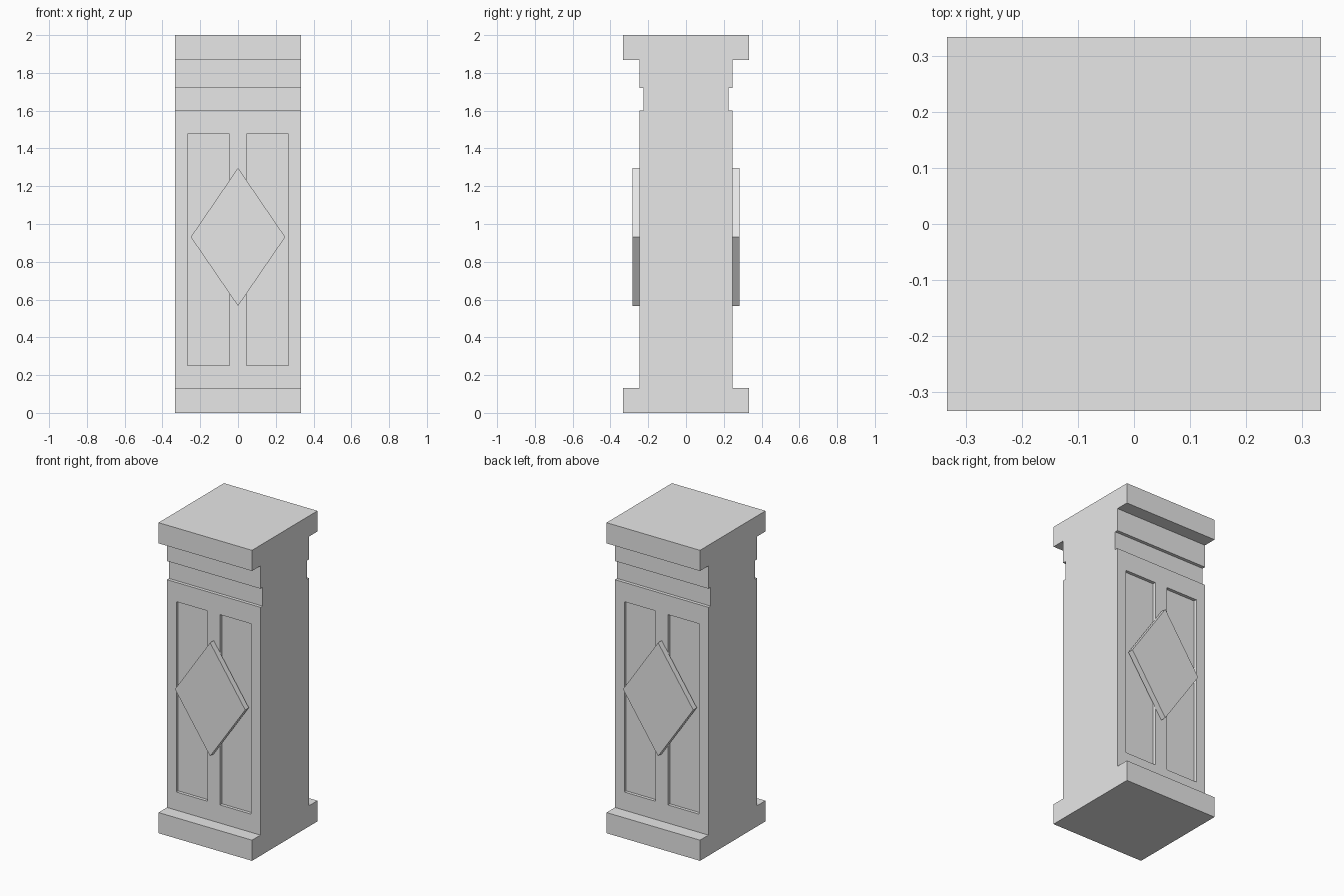
import bpy
import bmesh

cube = bpy.data.objects.get("Cube")
if cube:
    bpy.data.objects.remove(cube, do_unlink=True)

# Single plain stone colour
stone = bpy.data.materials.new("light grey stone")
stone.use_nodes = True
colour = (0.8, 0.8, 0.8, 1)
stone.diffuse_color = colour
stone.node_tree.nodes["Principled BSDF"].inputs["Base Color"].default_value = colour


def prism(bm, outline, offset):
    """Extrude a closed outline by an offset vector."""
    face = bm.faces.new([bm.verts.new(p) for p in outline])
    top = bmesh.ops.extrude_face_region(bm, geom=[face])["geom"]
    moved = [v for v in top if isinstance(v, bmesh.types.BMVert)]
    bmesh.ops.translate(bm, verts=moved, vec=offset)


def finish(bm, name):
    bmesh.ops.recalc_face_normals(bm, faces=bm.faces)
    mesh = bpy.data.meshes.new(name)
    bm.to_mesh(mesh)
    bm.free()
    mesh.materials.append(stone)
    obj = bpy.data.objects.new(name, mesh)
    bpy.context.collection.objects.link(obj)
    return obj


HALF = 0.333      # half width of the pillar
SHAFT = 0.247     # half depth of the shaft
RECESS = 0.02     # depth of the sunken panels

# Pillar body: stepped side profile extruded across the width
steps = [(HALF, 0), (HALF, 0.133), (SHAFT, 0.133), (SHAFT, 1.6),
         (0.226, 1.6), (0.226, 1.72), (SHAFT, 1.72), (SHAFT, 1.867),
         (HALF, 1.867), (HALF, 2)]
profile = steps + [(-y, z) for y, z in reversed(steps)]
bm = bmesh.new()
prism(bm, [(-HALF, y, z) for y, z in profile], (2 * HALF, 0, 0))
pillar = finish(bm, "pillar_body")

# Sunken panels: two on the front and two on the back
bm = bmesh.new()
for side in (-1, 1):
    for sx in (-1, 1):
        y = side * (SHAFT - RECESS)
        a, b = sx * 0.045, sx * 0.267
        prism(bm, [(a, y, 0.25), (b, y, 0.25), (b, y, 1.476), (a, y, 1.476)],
              (0, side * 0.1, 0))
cutter = finish(bm, "panel_cutter")
cutter.hide_render = True

cut = pillar.modifiers.new("sunken panels", "BOOLEAN")
cut.operation = "DIFFERENCE"
cut.solver = "EXACT"
cut.object = cutter
bpy.context.view_layer.objects.active = pillar
bpy.ops.object.modifier_apply(modifier=cut.name)
bpy.data.objects.remove(cutter, do_unlink=True)

# Raised diamonds on the front and back
for name, side in (("front_diamond", -1), ("back_diamond", 1)):
    bm = bmesh.new()
    y = side * SHAFT
    prism(bm, [(0, y, 0.566), (0.25, y, 0.931), (0, y, 1.297), (-0.25, y, 0.931)],
          (0, side * 0.037, 0))
    finish(bm, name)
